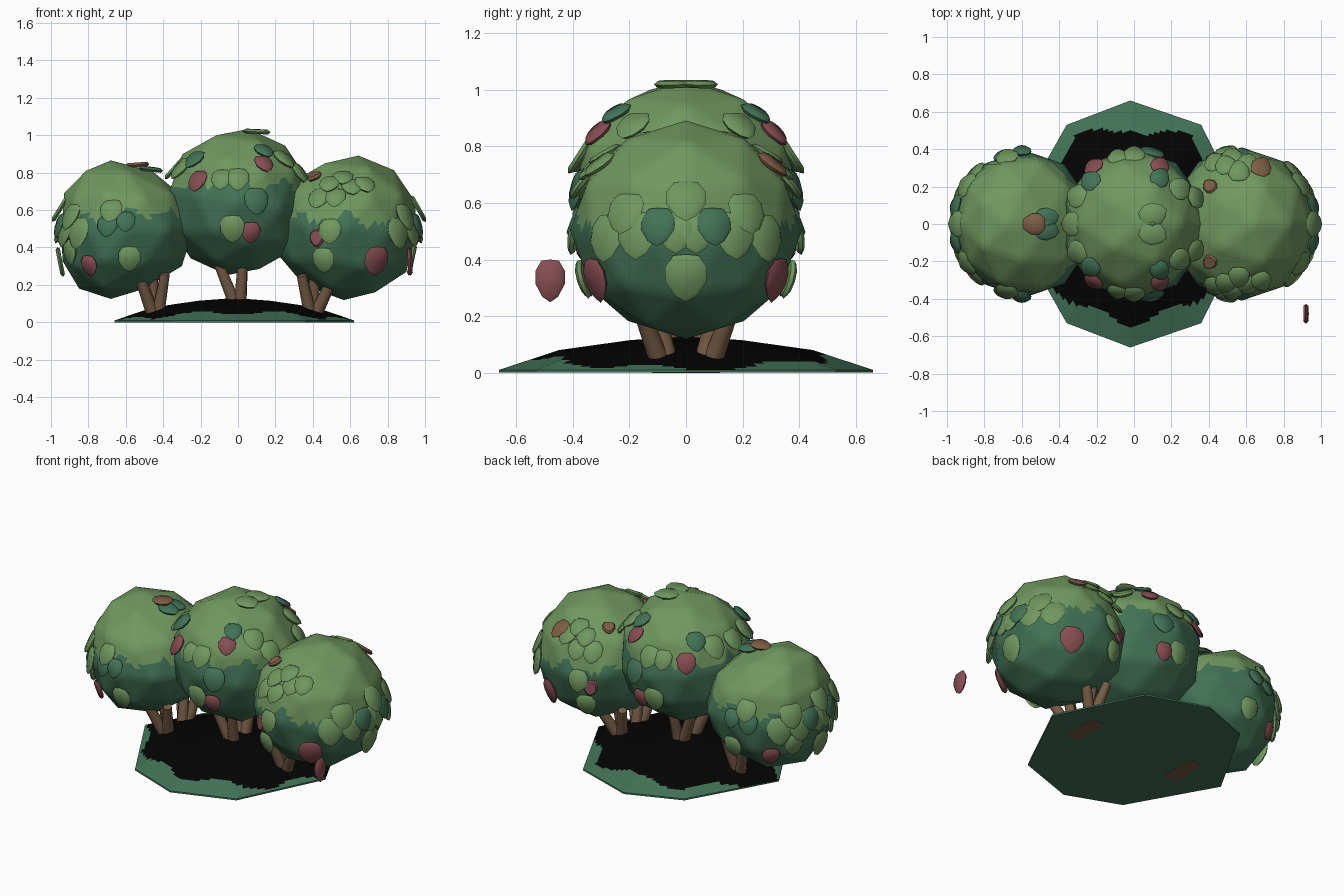
import bpy, bmesh, math
from mathutils import Vector, Matrix
from mathutils.bvhtree import BVHTree

if "Cube" in bpy.data.objects:
    bpy.data.objects.remove(bpy.data.objects["Cube"])


def material(name, rgb):
    m = bpy.data.materials.new(name)
    m.diffuse_color = (*rgb, 1)
    m.use_nodes = True
    m.node_tree.nodes["Principled BSDF"].inputs["Base Color"].default_value = m.diffuse_color
    return m


LIGHT, DARK, RED, BROWN, BARK, BLACK = range(6)
MATS = [material("light_green", (0.16, 0.31, 0.115)),
        material("dark_green", (0.055, 0.17, 0.095)),
        material("dusty_red", (0.24, 0.075, 0.085)),
        material("leaf_brown", (0.21, 0.11, 0.06)),
        material("bark_brown", (0.18, 0.105, 0.06)),
        material("soil_black", (0.001, 0.001, 0.001))]


def finish(bm, name, angle=50):
    me = bpy.data.meshes.new(name)
    bmesh.ops.recalc_face_normals(bm, faces=bm.faces)
    bm.to_mesh(me)
    bm.free()
    ob = bpy.data.objects.new(name, me)
    bpy.context.collection.objects.link(ob)
    for m in MATS:
        me.materials.append(m)
    bpy.ops.object.select_all(action='DESELECT')
    ob.select_set(True)
    bpy.context.view_layer.objects.active = ob
    bpy.ops.object.shade_smooth_by_angle(angle=math.radians(angle))
    return ob


# rounded leaf outline (across, along), tip at negative along
OUTLINE = [(0, .5), (.28, .47), (.46, .22), (.46, -.12), (.25, -.44), (0, -.58),
           (-.25, -.44), (-.46, -.12), (-.46, .22), (-.28, .47)]


def add_leaf(bm, pos, normal, size, colour, wide=1.0, thick=0.024):
    up = Vector((0, 0, 1))
    n = normal.normalized()
    along = up - n * up.dot(n)
    if along.length < 0.15:
        along = Vector((1, 0, 0)) - n * n.x
    along.normalize()
    across = along.cross(n)
    n = (n + along * 0.24).normalized()          # tip flares outward
    along = n.cross(across).normalized()
    if along.dot(up) < 0:
        along = -along

    def ring(scale, h):
        return [bm.verts.new(pos + across * (x * size * scale * wide) + along * (y * size * scale) + n * h)
                for x, y in OUTLINE]
    rings = [ring(0.85, -thick / 2), ring(1, 0), ring(0.8, thick / 2)]
    faces = [bm.faces.new(rings[0]), bm.faces.new(rings[2])]
    k = len(OUTLINE)
    for a, b in zip(rings, rings[1:]):
        for i in range(k):
            faces.append(bm.faces.new((a[i], a[(i + 1) % k], b[(i + 1) % k], b[i])))
    for f in faces:
        f.material_index = colour


def crown(name, centre, radii, tilt, bend, cap, leaves, fringe):
    """Faceted ball with a wavy light cap; leaves: (x, z, colour, size) mirrored in y."""
    c = Vector(centre)
    bm = bmesh.new()
    bmesh.ops.create_icosphere(bm, subdivisions=2, radius=1)
    bmesh.ops.transform(bm, verts=bm.verts, matrix=Matrix.Translation(c) @ Matrix.Diagonal((*radii, 1))
                        @ Matrix.Rotation(tilt, 4, 'Y'))
    for v in bm.verts:
        v.co.x += bend * ((v.co.z - c.z) / radii[2]) ** 2
    bmesh.ops.subdivide_edges(bm, edges=bm.edges, cuts=5, use_grid_fill=True)
    for f in bm.faces:
        p = f.calc_center_median() - c
        t = abs(math.atan2(p.y, p.x))
        outer = max(0, p.x * c.x) / abs(c.x) if c.x else 0
        edge = cap - 0.15 * outer + 0.025 * math.sin(9 * t) + 0.015 * math.sin(17 * t + 1)
        f.material_index = LIGHT if p.z + c.z > edge else DARK
    tree = BVHTree.FromBMesh(bm)
    finish(bm, name)

    lb = bmesh.new()

    def place(d, colour, size):
        hit = tree.ray_cast(c, d.normalized())[0]
        if hit:
            n = Vector(((hit - c)[i] / radii[i] ** 2 for i in range(3))).normalized()
            add_leaf(lb, hit + n * 0.014, n, size, colour)

    for x, z, colour, size in leaves:
        u, w = (x - c.x) / radii[0], (z - c.z) / radii[2]
        y = radii[1] * math.sqrt(max(0, 1 - u * u - w * w))
        for s in ((-1, 1) if y > 0.03 else (1,)):
            col = BROWN if (x, s) == (0.68, 1) else colour
            place(Vector((x - c.x, s * y, z - c.z)), col, size)
    # fringe: (height, azimuth in degrees from the outer end, colour, size)
    for z, az, colour, size in fringe:
        w = (z - c.z) / radii[2]
        h = math.sqrt(1 - w * w)
        side = 1 if c.x > 0 else -1
        for s in ((-1, 1) if az else (1,)):
            a = math.radians(az)
            place(Vector((side * h * radii[0] * math.cos(a), s * h * radii[1] * math.sin(a), z - c.z)),
                  colour, size)
    finish(lb, name + "_leaves")


# leaf crowns
crown("middle_crown", (0, 0, 0.643), (0.39, 0.405, 0.395), 0.15, 0, 0.74, [
    (-0.23, 0.87, DARK, .12), (-0.22, 0.76, RED, .12), (0.14, 0.92, DARK, .11), (0.14, 0.85, RED, .11),
    (0.07, 0.48, RED, .11), (-0.03, 0.50, LIGHT, .14), (0.10, 0.65, DARK, .14), (0.0, 0.77, LIGHT, .13),
    (-0.09, 0.77, LIGHT, .12), (0.33, 0.80, LIGHT, .13),
    (0.25, 0.88, LIGHT, .13), (-0.31, 0.83, LIGHT, .14), (-0.36, 0.84, LIGHT, .14),
    (0.1, 1.022, LIGHT, .14)], [])

end_fringe = [(.61, 0, LIGHT, .15), (.52, 14, DARK, .13), (.49, 25, LIGHT, .16), (.57, 33, LIGHT, .15),
              (.48, 44, LIGHT, .16), (.50, 5, LIGHT, .14)]
crown("left_crown", (-0.59, 0, 0.495), (0.37, 0.395, 0.37), 0, -0.09, 0.585, [
    (-0.68, 0.60, LIGHT, .13), (-0.70, 0.52, DARK, .12), (-0.60, 0.54, DARK, .11), (-0.79, 0.31, RED, .11),
    (-0.58, 0.34, LIGHT, .13), (-0.53, 0.87, BROWN, .12),
    (-0.46, 0.84, DARK, .12)], end_fringe + [(.34, 0, LIGHT, .15), (.38, 30, LIGHT, .13)])
crown("right_crown", (0.575, 0, 0.505), (0.395, 0.41, 0.388), 0.1, 0.03, 0.56, [
    (0.49, 0.74, LIGHT, .12), (0.56, 0.78, LIGHT, .12), (0.61, 0.73, LIGHT, .12), (0.40, 0.79, BROWN, .08),
    (0.43, 0.67, LIGHT, .13), (0.68, 0.74, LIGHT, .12), (0.52, 0.67, LIGHT, .12), (0.49, 0.49, LIGHT, .13),
    (0.42, 0.45, RED, .09), (0.46, 0.34, LIGHT, .13), (0.74, 0.33, RED, .15)],
    end_fringe + [(.34, 0, LIGHT, .16)])

# one loose falling leaf
bm = bmesh.new()
add_leaf(bm, Vector((0.92, -0.48, 0.33)), Vector((1, 0, -0.2)), 0.14, RED, 0.8)
finish(bm, "falling_leaf")

# eight-sided soil mound with a grassy rim
HALF = [(0.64, 0), (0.38, 0.53), (0, 0.66), (-0.34, 0.53), (-0.64, 0)]
outline = HALF + [(x, -y) for x, y in HALF[3:0:-1]]
n = len(outline)
bm = bmesh.new()
rings = [[bm.verts.new((-0.02 + x * k, y * k, z)) for x, y in outline]
         for k, z in [(1, 0.0), (1, 0.01), (0.68, 0.08), (0.3, 0.115)]]
for a, b in zip(rings, rings[1:]):
    for i in range(n):
        bm.faces.new((a[i], a[(i + 1) % n], b[(i + 1) % n], b[i]))
top = bm.verts.new((-0.02, 0, 0.13))
for i in range(n):
    bm.faces.new((rings[-1][i], rings[-1][(i + 1) % n], top))
bmesh.ops.subdivide_edges(bm, edges=bm.edges, cuts=11, use_grid_fill=True)
bmesh.ops.holes_fill(bm, edges=[e for e in bm.edges if e.is_boundary])
for f in bm.faces:
    p = f.calc_center_median()
    t = math.atan2(p.y, p.x)
    reach = 0.89 + 0.09 * math.cos(2 * t) + 0.05 * math.sin(7 * t)
    f.material_index = BLACK if p.z > max(0.0105, 0.01 + 0.22 * (1 - reach)) else DARK
finish(bm, "soil_mound", 30)

# branching stems, mirrored front to back
bm = bmesh.new()
STEMS = [((-.45, .09, .03), (-.54, .18, .28)), ((-.43, .09, .03), (-.39, .16, .26)),
         ((-.44, .06, .03), (-.46, .12, .28)),
         ((-.01, .05, .08), (-.13, .10, .38)), ((.01, .05, .08), (.03, .12, .38)),
         ((.39, .09, .03), (.34, .16, .25)), ((.41, .09, .03), (.53, .18, .28)),
         ((.40, .06, .03), (.41, .12, .28))]
for a, b in STEMS:
    for s in (-1, 1):
        p, q = Vector((a[0], s * a[1], a[2])), Vector((b[0], s * b[1], b[2]))
        d = q - p
        mat = Matrix.Translation((p + q) / 2) @ d.to_track_quat('Z', 'Y').to_matrix().to_4x4()
        bmesh.ops.create_cone(bm, cap_ends=True, segments=8, radius1=0.036, radius2=0.026,
                              depth=d.length, matrix=mat)
for f in bm.faces:
    f.material_index = BARK
finish(bm, "stems")

# stem feet showing on the underside
bm = bmesh.new()
for x in (-0.37, 0.37):
    bmesh.ops.create_cube(bm, size=1, matrix=Matrix.Translation((x, 0, 0.002))
                          @ Matrix.Diagonal((0.1, 0.24, 0.006, 1)))
for f in bm.faces:
    f.material_index = BARK
finish(bm, "stem_feet")
